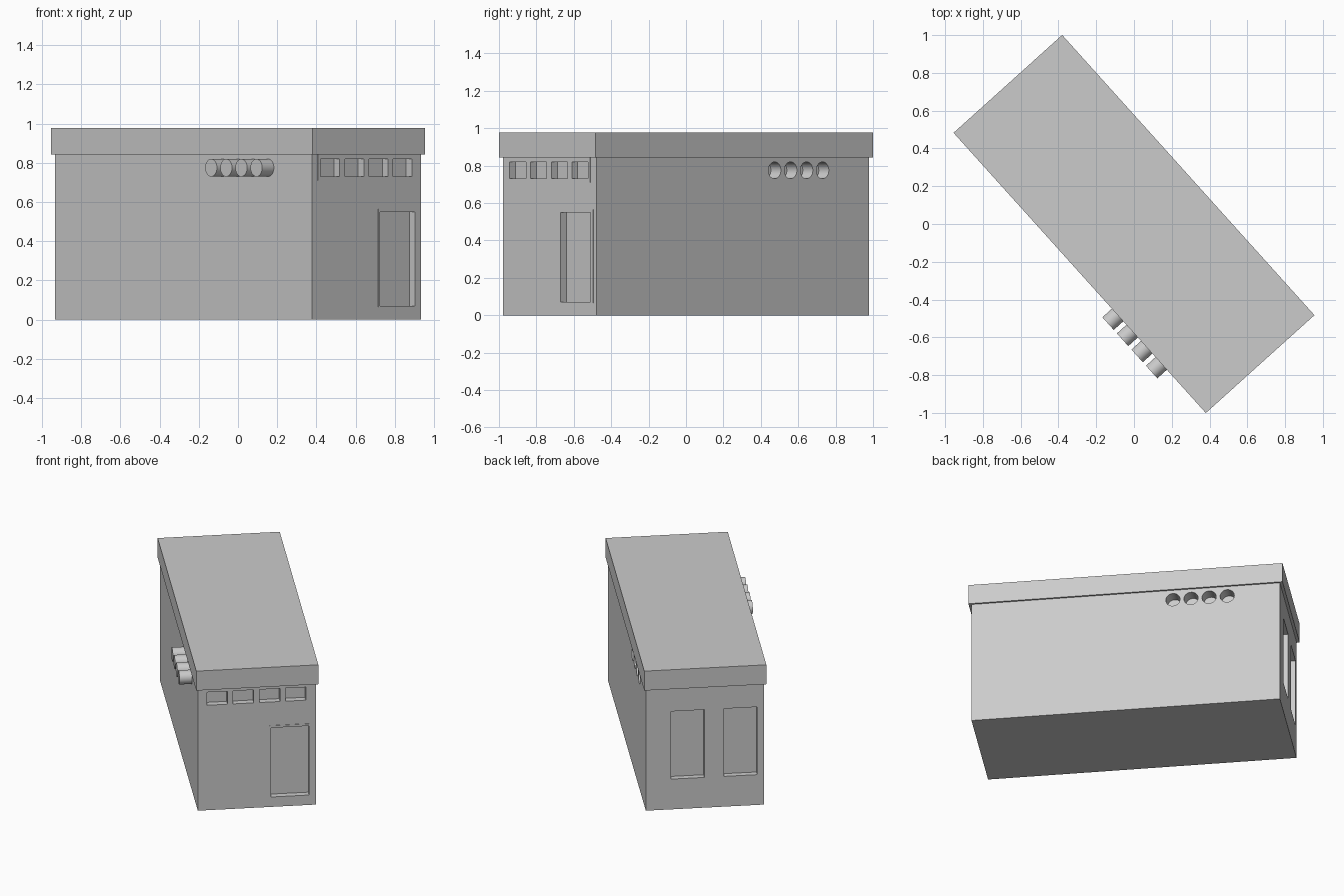
import bpy, bmesh, math
from mathutils import Matrix, Vector

if "Cube" in bpy.data.objects:
    bpy.data.objects.remove(bpy.data.objects["Cube"])

TURN = math.radians(-48)          # the whole building is turned on the ground
HL, HW = 0.98, 0.375              # wall half length and half width
EAVE, TOP = 0.843, 0.978

grey = bpy.data.materials.new("light_grey")
grey.diffuse_color = (0.6, 0.6, 0.6, 1)
grey.use_nodes = True
grey.node_tree.nodes["Principled BSDF"].inputs["Base Color"].default_value = grey.diffuse_color


def finish(name, bm):
    me = bpy.data.meshes.new(name)
    bm.to_mesh(me)
    bm.free()
    me.materials.append(grey)
    ob = bpy.data.objects.new(name, me)
    ob.rotation_euler.z = TURN
    bpy.context.collection.objects.link(ob)
    return ob


def box(name, x0, x1, y0, y1, z0, z1):
    bm = bmesh.new()
    size = Matrix.Diagonal((x1 - x0, y1 - y0, z1 - z0, 1))
    mid = Vector((x0 + x1, y0 + y1, z0 + z1)) / 2
    bmesh.ops.create_cube(bm, size=1, matrix=Matrix.Translation(mid) @ size)
    return finish(name, bm)


def tube(name, x, y0, y1, z, r):
    bm = bmesh.new()
    place = Matrix.Translation((x, (y0 + y1) / 2, z)) @ Matrix.Rotation(math.pi / 2, 4, 'X')
    bmesh.ops.create_cone(bm, cap_ends=True, segments=32, radius1=r, radius2=r,
                          depth=abs(y1 - y0), matrix=place)
    return finish(name, bm)


def select(ob):
    bpy.ops.object.select_all(action='DESELECT')
    ob.select_set(True)
    bpy.context.view_layer.objects.active = ob


def cut(ob, cutters):
    select(ob)
    for c in cutters:
        m = ob.modifiers.new("cut", 'BOOLEAN')
        m.operation, m.solver, m.object = 'DIFFERENCE', 'EXACT', c
        bpy.ops.object.modifier_apply(modifier=m.name)


# Main body, roof slab and thin surrounds on the door end
walls = box("walls", -HL, HL, -HW, HW, 0, EAVE + 0.02)
roof = box("roof", -0.998, 0.998, -0.387, 0.387, EAVE, TOP)
door_frame = box("door_frame", HL - 0.01, HL + 0.003, 0.08, 0.35, 0.065, 0.565)
window_band = box("window_band", HL - 0.01, HL + 0.003, -0.335, 0.326, 0.71, EAVE)

# Recesses: door and small windows on one end, tall windows on the other
D = 0.04
door = [box("door_cutter", HL - D, HL + 0.1, 0.09, 0.33, 0.07, 0.55)]
small = [box("window_cutter", HL - D, HL + 0.1, y - 0.065, y + 0.065, 0.73, 0.82)
         for y in (-0.252, -0.086, 0.081, 0.244)]
tall = [box("tall_window_cutter", -HL - 0.1, -HL + D, y - 0.105, y + 0.105, 0.21, 0.68)
        for y in (0.109, -0.226)]

# Round vents: stubs stick out of one long side, matching holes sink into the other
vents = [0.3 + 0.115 * i for i in range(4)]
holes = [tube("hole_cutter", -x, HW - 0.08, HW + 0.1, 0.775, 0.045) for x in vents]
for x in vents:
    pipe = tube("vent_pipe", x, -HW - 0.08, -HW + 0.02, 0.775, 0.045)
    select(pipe)
    bpy.ops.object.shade_smooth_by_angle(angle=math.radians(30))

cut(walls, door + small + tall + holes)
cut(door_frame, door)
cut(window_band, small)
for c in door + small + tall + holes:
    bpy.data.objects.remove(c, do_unlink=True)

# Keep flat walls flat and round hole sides smooth
select(walls)
bpy.ops.object.shade_smooth_by_angle(angle=math.radians(30))
